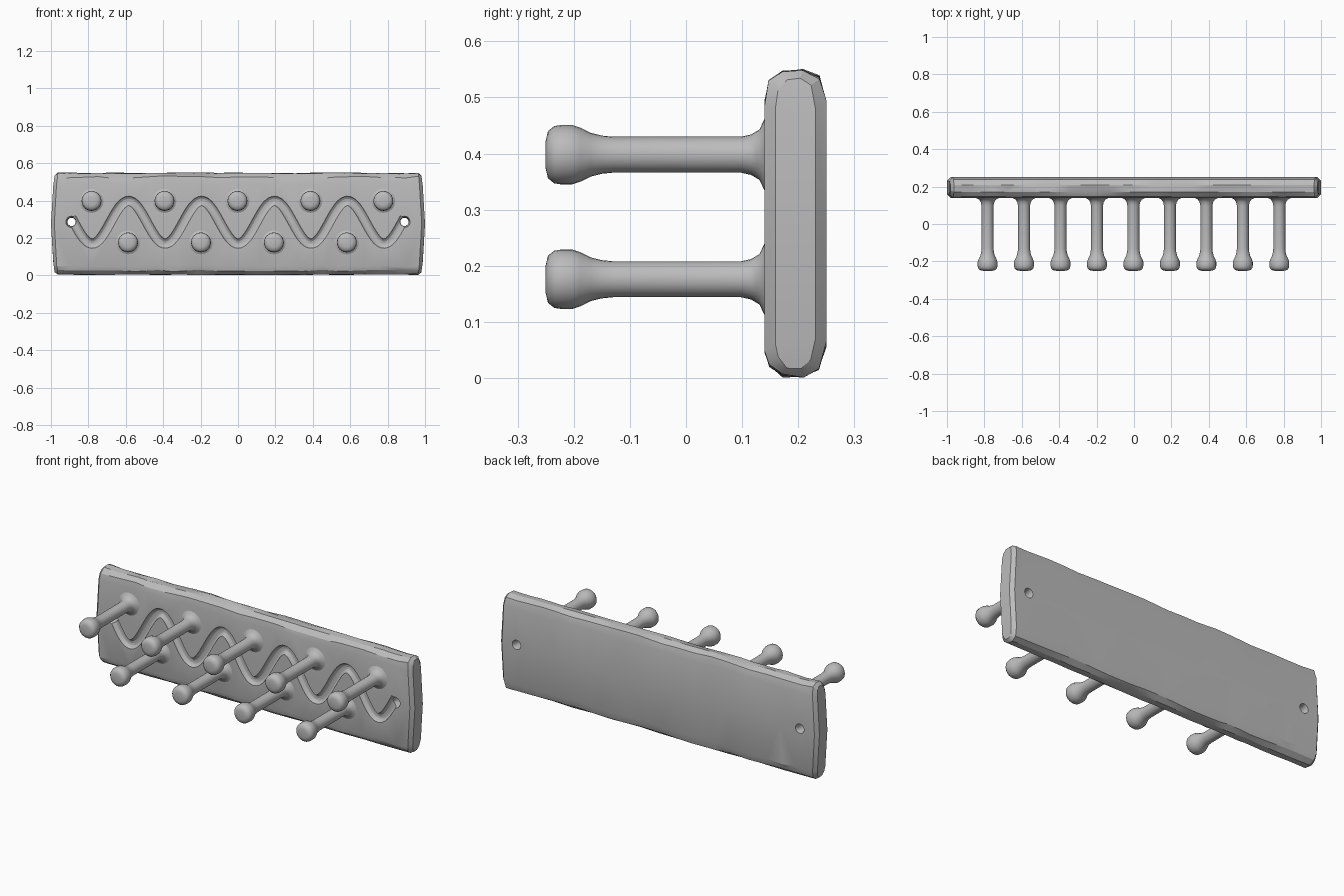
import bpy
import bmesh
import math
import random

random.seed(4)
if "Cube" in bpy.data.objects:
    bpy.data.objects.remove(bpy.data.objects["Cube"], do_unlink=True)

GREY = 0.5
mat = bpy.data.materials.new("plain grey")
mat.use_nodes = True
mat.diffuse_color = (GREY, GREY, GREY, 1)
mat.node_tree.nodes["Principled BSDF"].inputs["Base Color"].default_value = (GREY, GREY, GREY, 1)


def make_object(name, bm):
    bmesh.ops.recalc_face_normals(bm, faces=bm.faces)
    mesh = bpy.data.meshes.new(name)
    bm.to_mesh(mesh)
    bm.free()
    mesh.materials.append(mat)
    obj = bpy.data.objects.new(name, mesh)
    bpy.context.collection.objects.link(obj)
    return obj


def loft(name, rings):
    """Skin a list of closed rings and cap both ends."""
    bm = bmesh.new()
    loops = [[bm.verts.new(p) for p in ring] for ring in rings]
    n = len(loops[0])
    for a, b in zip(loops, loops[1:]):
        for i in range(n):
            j = (i + 1) % n
            bm.faces.new((a[i], a[j], b[j], b[i]))
    bm.faces.new(loops[0])
    bm.faces.new(loops[-1][::-1])
    return make_object(name, bm)


def lathe(name, profile, x, z, sides=24):
    """Turn (radius, y) pairs around an axis parallel to y."""
    turn = [2 * math.pi * i / sides for i in range(sides)]
    return loft(name, [[(x + r * math.cos(a), y, z + r * math.sin(a)) for a in turn]
                       for r, y in profile])


def smooth(obj, degrees):
    bpy.ops.object.select_all(action="DESELECT")
    obj.select_set(True)
    bpy.context.view_layer.objects.active = obj
    bpy.ops.object.shade_smooth_by_angle(angle=math.radians(degrees))


# Board: hand-hewn section carried along x, with bulged ends
section = [(0.14, 0.05), (0.148, 0.025), (0.172, 0.004), (0.21, 0.003), (0.237, 0.02),
           (0.25, 0.06), (0.25, 0.275), (0.25, 0.49), (0.238, 0.535), (0.208, 0.548),
           (0.172, 0.545), (0.147, 0.525), (0.14, 0.49), (0.14, 0.275)]


def board_ring(x, sy=1.0, sz=1.0, wobble=0.006):
    ring = []
    for y, z in section:
        bulge = 1 - 0.02 * ((z - 0.275) / 0.275) ** 2 if abs(x) > 0.95 else 1
        dz = random.uniform(-wobble, wobble)
        if z in (0.003, 0.004, 0.545, 0.548):
            dz *= 0.5
        dx = random.uniform(-0.025, 0.025) if abs(x) < 0.9 else 0
        ring.append((x * bulge + dx, 0.195 + (y - 0.195) * sy, 0.275 + (z - 0.275) * sz + dz))
    return ring


rings = [board_ring(-1, 0.65, 0.95, 0), board_ring(-0.982)]
rings += [board_ring(-0.88 + 0.11 * i) for i in range(17)]
rings += [board_ring(0.982), board_ring(1, 0.65, 0.95, 0)]
board = loft("board", rings)
bm = bmesh.new()
bm.from_mesh(board.data)
bmesh.ops.triangulate(bm, faces=bm.faces)
bm.to_mesh(board.data)
bm.free()

# Wave groove cutter: round section following a cosine path
MID, AMP, PERIOD, HOLE_X = 0.284, 0.114, 0.39, 0.89
wave = []
STEPS = 180
for i in range(STEPS + 1):
    x = -HOLE_X + 2 * HOLE_X * i / STEPS
    k = 2 * math.pi / PERIOD
    z = MID - AMP * math.cos(k * x)
    slope = AMP * k * math.sin(k * x)
    size = math.hypot(1, slope)
    nx, nz = -slope / size, 1 / size
    ring = []
    for s in range(14):
        a = 2 * math.pi * (s + 0.5) / 14
        across = 0.026 * math.cos(a)
        ring.append((x + nx * across, 0.139 + 0.022 * math.sin(a), z + nz * across))
    wave.append(ring)
cutters = [loft("groove_cutter", wave)]

# Screw hole cutters, flared at the front
for side in (-1, 1):
    cutters.append(lathe("hole_cutter", [(0.033, 0.12), (0.03, 0.142), (0.023, 0.165),
                                         (0.022, 0.235), (0.03, 0.26)], side * HOLE_X, MID + 0.002, 20))

for cutter in cutters:
    mod = board.modifiers.new("cut", "BOOLEAN")
    mod.operation = "DIFFERENCE"
    mod.solver = "EXACT"
    mod.object = cutter
bpy.context.view_layer.update()
cut_mesh = bpy.data.meshes.new_from_object(board.evaluated_get(bpy.context.evaluated_depsgraph_get()))
board.modifiers.clear()
board.data = cut_mesh
for cutter in cutters:
    bpy.data.objects.remove(cutter, do_unlink=True)
smooth(board, 22)

# Pegs: round knob, straight shaft, flared foot; staggered in two rows
peg_profile = [(0.025, -0.25), (0.042, -0.246), (0.051, -0.235), (0.053, -0.222), (0.053, -0.203),
               (0.048, -0.188), (0.039, -0.17), (0.034, -0.15), (0.032, -0.13), (0.032, 0.098),
               (0.036, 0.116), (0.045, 0.131), (0.064, 0.14), (0.064, 0.15)]
for i in range(9):
    row, z = ("lower", 0.176) if i % 2 else ("upper", 0.398)
    smooth(lathe(f"{row}_peg_{i + 1}", peg_profile, -0.783 + 0.195 * i, z), 50)
